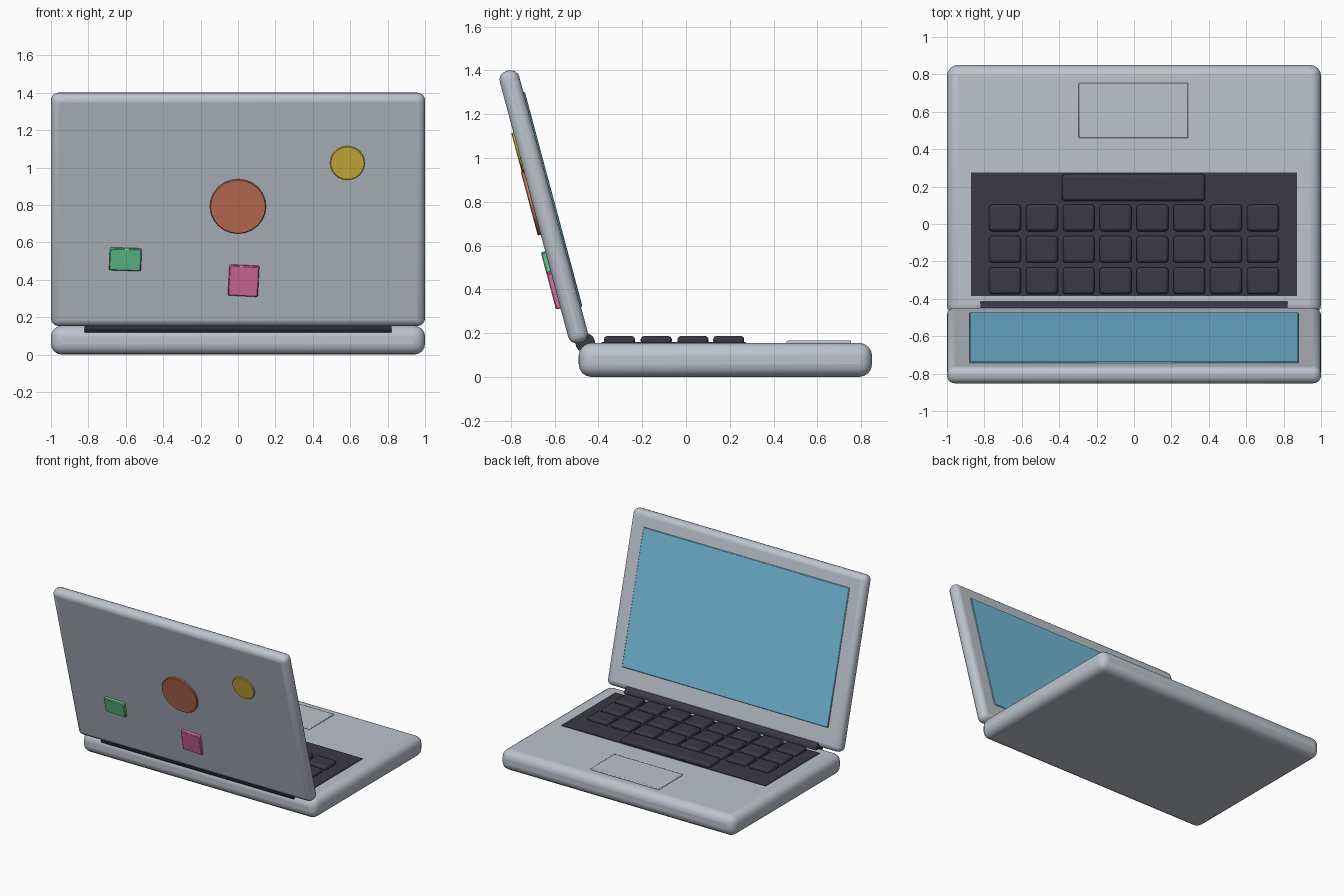
import bpy
import bmesh
from math import radians
from mathutils import Matrix, Vector

if "Cube" in bpy.data.objects:
    bpy.data.objects.remove(bpy.data.objects["Cube"])


def material(name, rgb):
    m = bpy.data.materials.new(name)
    m.use_nodes = True
    m.diffuse_color = (*rgb, 1)
    m.node_tree.nodes["Principled BSDF"].inputs["Base Color"].default_value = (*rgb, 1)
    return m


silver = material("silver_body", (0.51, 0.545, 0.615))
dark = material("dark_plastic", (0.043, 0.04, 0.06))
blue = material("screen_blue", (0.17, 0.49, 0.69))
orange = material("sticker_orange", (0.59, 0.18, 0.105))
yellow = material("sticker_yellow", (0.69, 0.49, 0.05))
green = material("sticker_green", (0.13, 0.57, 0.28))
pink = material("sticker_pink", (0.74, 0.17, 0.36))


def finish(name, bm, mat, matrix, bevel=0, segments=3):
    mesh = bpy.data.meshes.new(name)
    bm.to_mesh(mesh)
    bm.free()
    mesh.materials.append(mat)
    ob = bpy.data.objects.new(name, mesh)
    bpy.context.collection.objects.link(ob)
    ob.matrix_world = matrix
    if bevel:
        mod = ob.modifiers.new("rounded_edges", "BEVEL")
        mod.width, mod.segments = bevel, segments
    bpy.ops.object.select_all(action="DESELECT")
    ob.select_set(True)
    bpy.context.view_layer.objects.active = ob
    bpy.ops.object.shade_smooth_by_angle(angle=radians(35))
    return ob


def box(name, size, loc, mat, bevel=0, segments=3, frame=Matrix(), spin=0):
    bm = bmesh.new()
    bmesh.ops.create_cube(bm, size=1)
    bmesh.ops.scale(bm, vec=Vector(size), verts=bm.verts)
    place = frame @ Matrix.Translation(loc) @ Matrix.Rotation(radians(spin), 4, "Y")
    return finish(name, bm, mat, place, bevel, segments)


def cylinder(name, radius, depth, loc, axis, mat, sides=24, frame=Matrix(), bevel=0):
    bm = bmesh.new()
    bmesh.ops.create_cone(bm, cap_ends=True, segments=sides,
                          radius1=radius, radius2=radius, depth=depth)
    place = frame @ Matrix.Translation(loc) @ Matrix.Rotation(radians(90), 4, axis)
    return finish(name, bm, mat, place, bevel, 1)


# Base with trackpad and keyboard tray
box("base", (2, 1.34, 0.155), (0, 0.18, 0.0775), silver, 0.058, 4)
box("trackpad", (0.585, 0.295, 0.03), (-0.003, 0.607, 0.151), silver, 0.006, 2)
box("keyboard_tray", (1.745, 0.66, 0.02), (0, -0.055, 0.15), dark)

# Keys: three rows of eight, and a long bar
for row in range(3):
    for col in range(8):
        box(f"key_{row + 1}_{col + 1}", (0.17, 0.142, 0.04),
            ((col - 3.5) * 0.197, 0.032 - row * 0.168, 0.167), dark, 0.015, 2)
box("space_bar", (0.765, 0.142, 0.04), (-0.003, 0.195, 0.167), dark, 0.015, 2)

# Hinge
cylinder("hinge", 0.045, 1.64, (0, -0.46, 0.155), "Y", dark, 16)

# Lid leaning back, with the screen on its inner side
lid = Matrix.Translation((0, -0.65, 0.777)) @ Matrix.Rotation(radians(15), 4, "X")
box("lid", (2, 0.092, 1.286), (0, 0, 0), silver, 0.04, 4, lid)
box("screen", (1.76, 0.02, 1.015), (0, 0.043, 0.022), blue, 0.004, 1, lid)

# Stickers on the outer side of the lid
cylinder("round_sticker_large", 0.15, 0.03, (0, -0.045, 0.03), "X", orange, 24, lid, 0.004)
cylinder("round_sticker_small", 0.093, 0.03, (0.585, -0.041, 0.27), "X", yellow, 24, lid, 0.004)
box("green_sticker", (0.17, 0.04, 0.122), (-0.602, -0.047, -0.262), green, 0.005, 1, lid, 2)
box("pink_sticker", (0.16, 0.04, 0.168), (0.03, -0.047, -0.38), pink, 0.005, 1, lid, 3)
